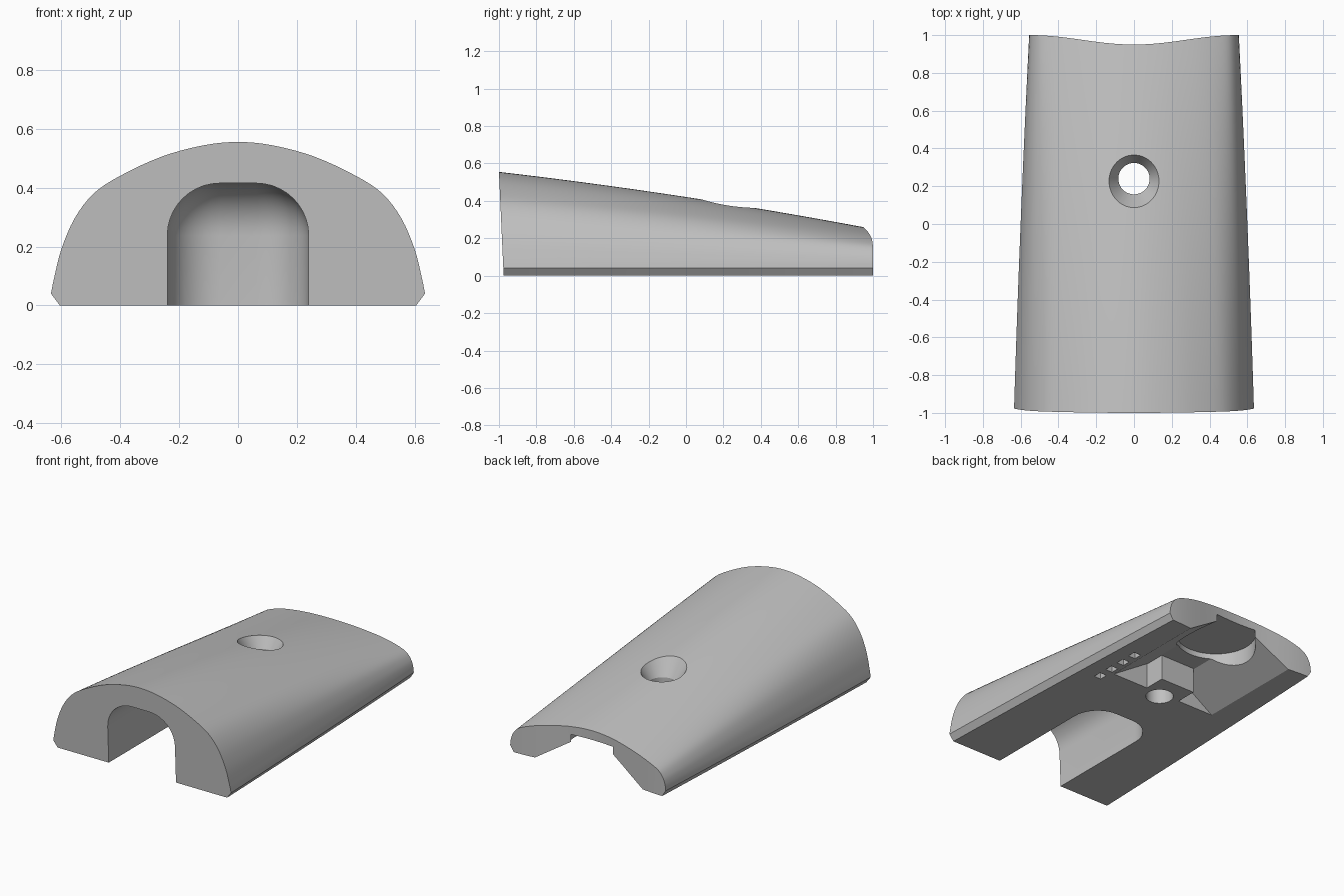
import bpy, bmesh, math
from mathutils import Matrix, Vector

if "Cube" in bpy.data.objects:
    bpy.data.objects.remove(bpy.data.objects["Cube"], do_unlink=True)

grey = bpy.data.materials.new("plain grey")
grey.use_nodes = True
COLOUR = (0.53, 0.53, 0.53, 1)
grey.diffuse_color = COLOUR
grey.node_tree.nodes["Principled BSDF"].inputs["Base Color"].default_value = COLOUR


def finish(bm, name):
    bmesh.ops.recalc_face_normals(bm, faces=bm.faces)
    mesh = bpy.data.meshes.new(name)
    bm.to_mesh(mesh)
    bm.free()
    mesh.materials.append(grey)
    ob = bpy.data.objects.new(name, mesh)
    bpy.context.collection.objects.link(ob)
    return ob


def loft(name, rings):
    """Skin closed rings of equal length and cap both ends."""
    bm = bmesh.new()
    loops = [[bm.verts.new(p) for p in ring] for ring in rings]
    n = len(loops[0])
    for a, b in zip(loops, loops[1:]):
        for i in range(n):
            j = (i + 1) % n
            bm.faces.new((a[i], a[j], b[j], b[i]))
    bm.faces.new(loops[0])
    bm.faces.new(loops[-1])
    return finish(bm, name)


def box(name, low, high, bevel=0):
    bm = bmesh.new()
    low, high = Vector(low), Vector(high)
    size = Matrix.Diagonal((*(high - low), 1))
    bmesh.ops.create_cube(bm, size=1, matrix=Matrix.Translation((low + high) / 2) @ size)
    if bevel:
        bmesh.ops.bevel(bm, geom=bm.edges[:], offset=bevel, segments=10,
                        profile=0.5, affect='EDGES')
    return finish(bm, name)


def cone(name, y, r_low, r_high, z_low, z_high):
    bm = bmesh.new()
    bmesh.ops.create_cone(bm, cap_ends=True, segments=64, radius1=r_low, radius2=r_high,
                          depth=z_high - z_low,
                          matrix=Matrix.Translation((0, y, (z_low + z_high) / 2)))
    return finish(bm, name)


def cut(target, cutter):
    mod = target.modifiers.new("cut", 'BOOLEAN')
    mod.operation = 'DIFFERENCE'
    mod.solver = 'EXACT'
    mod.object = cutter
    bpy.context.view_layer.objects.active = target
    bpy.ops.object.modifier_apply(modifier=mod.name)
    bpy.data.objects.remove(cutter, do_unlink=True)


def smooth(points, steps=4):
    """Catmull-Rom curve from the crown, mirrored at its start, to the sill."""
    pts = [Vector(p) for p in points]
    pts = [Vector((-pts[1].x, pts[1].y))] + pts + [2 * pts[-1] - pts[-2]]
    out = []
    for a, b, c, d in zip(pts, pts[1:], pts[2:], pts[3:]):
        for k in range(steps):
            t = k / steps
            out.append(0.5 * (2 * b + (c - a) * t + (2 * a - 5 * b + 4 * c - d) * t * t
                              + (3 * b - a - 3 * c + d) * t ** 3))
    return out + [pts[-2]]


# Arched body, lofted from the tall front section to the low rear one
front = smooth([(0, .555), (.12, .543), (.26, .505), (.40, .44), (.49, .38),
                (.555, .295), (.60, .19), (.625, .09), (.635, .04)]) + [Vector((.605, 0))]
rear = smooth([(0, .25), (.1, .247), (.2, .238), (.33, .217), (.43, .19),
               (.50, .16), (.535, .12), (.55, .08), (.555, .04)]) + [Vector((.53, 0))]
END, RINGS = 1.04, 24
rings = []
for k in range(RINGS + 1):
    t = k / RINGS * (END + 1) / 2
    ease = t - .24 * t * (1 - t)
    half = []
    for f, r in zip(front, rear):
        p = f.lerp(r, ease) if ease <= 1 else f + (r - f) * ease
        y0 = -.975 - .025 * f.y / .555
        half.append((p.x, y0 + (END - y0) * k / RINGS, p.y))
    mirrored = [(-x, y, z) for x, y, z in half[:0:-1]]
    rings.append(mirrored + half)
body = loft("grip_body", rings)

# Hollowed rear end
xs = [i / 40 for i in range(-32, 33)]
curve = [(x, .95 + .05 * math.sin(math.pi / 2 * min(abs(x) / .55, 1)) ** 2) for x in xs]
outline = curve + [(.8, 1.4), (-.8, 1.4)]
cut(body, loft("rear_cutter", [[(x, y, z) for x, y in outline] for z in (-.5, 1)]))

# Rounded slot open to the front and bottom
cut(body, box("slot_cutter", (-.24, -1.4, -.4), (.24, -.09, .415), .178))

# Tapered rear pocket, leaving a block around the screw hole
HALF, ROOF_HALF, ROOF = .385, .13, .165
flare = (HALF - ROOF_HALF) / ROOF * .1
section = [(-HALF - flare, -.1), (-ROOF_HALF, ROOF), (ROOF_HALF, ROOF), (HALF + flare, -.1)]
pocket = loft("pocket_cutter", [[(x, y, z) for x, z in section] for y in (.27, 1.3)])
cut(pocket, box("screw_block", (-.125, .1, -.3), (.125, .41, .5)))
cut(body, pocket)

# Round recess in the pocket roof
cut(body, cone("recess_cutter", .77, .24, .24, -.2, .2))

# Countersunk screw hole
cut(body, cone("hole_cutter", .24, .083, .083, -.2, .8))
cut(body, cone("countersink_cutter", .24, .083, .283, .295, .615))

# Row of small square dents in the left sill
for i in range(4):
    y = .2 + .107 * i
    cut(body, box("dent_cutter", (.408, y - .027, -.1), (.458, y + .027, .04)))

bpy.ops.object.select_all(action='DESELECT')
body.select_set(True)
bpy.context.view_layer.objects.active = body
bpy.ops.object.shade_smooth_by_angle(angle=math.radians(30))
